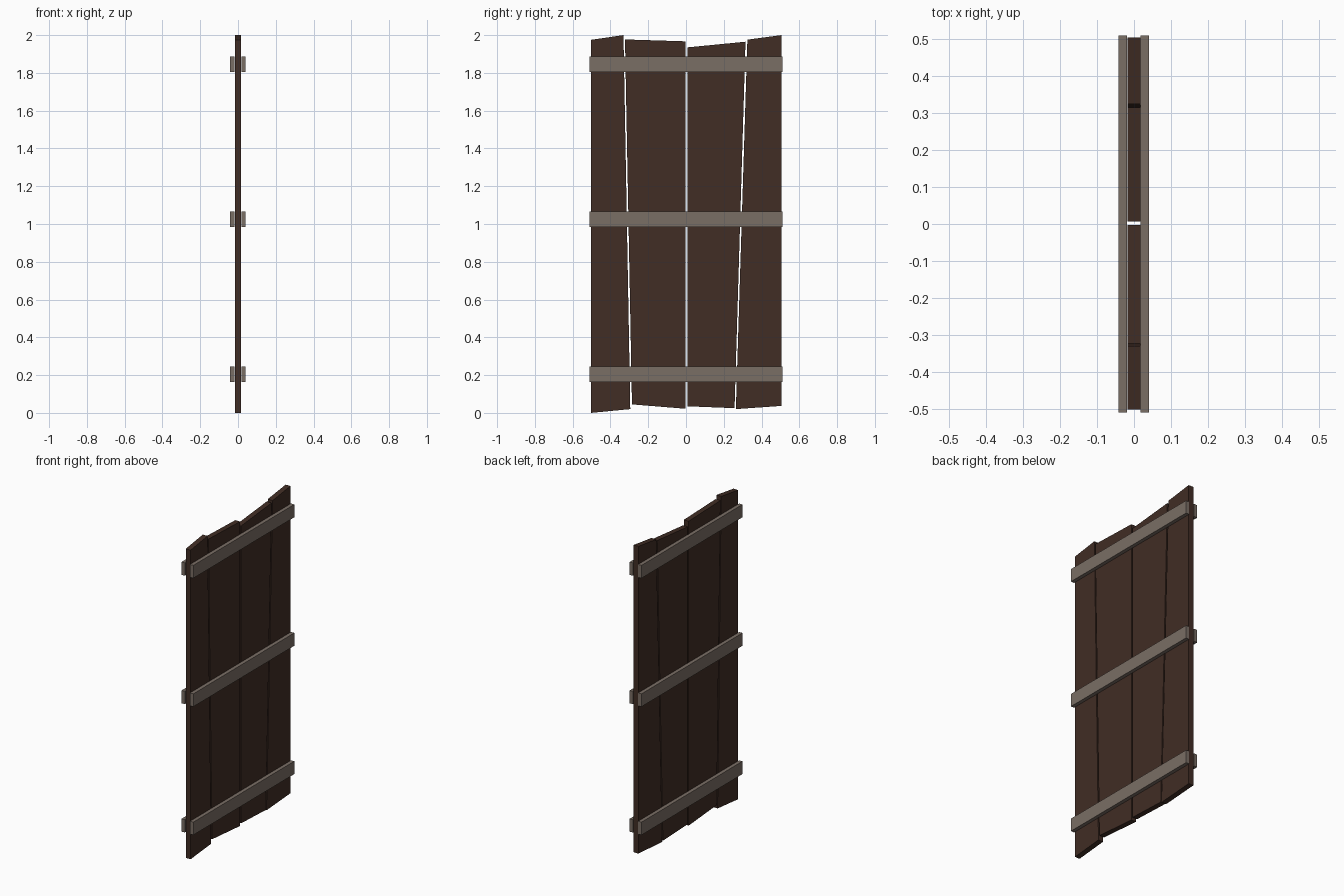
import bpy
import bmesh

if "Cube" in bpy.data.objects:
    bpy.data.objects.remove(bpy.data.objects["Cube"])


def material(name, rgb):
    m = bpy.data.materials.new(name)
    m.diffuse_color = (*rgb, 1.0)
    m.use_nodes = True
    m.node_tree.nodes["Principled BSDF"].inputs["Base Color"].default_value = m.diffuse_color
    return m


dark_wood = material("dark brown wood", (0.052, 0.026, 0.018))
grey_wood = material("weathered grey wood", (0.195, 0.156, 0.130))


def board(name, outline, x0, x1, mat):
    """Extrude a (y, z) outline along x from x0 to x1."""
    bm = bmesh.new()
    face = bm.faces.new([bm.verts.new((x0, y, z)) for y, z in outline])
    ext = bmesh.ops.extrude_face_region(bm, geom=[face])
    moved = [g for g in ext["geom"] if isinstance(g, bmesh.types.BMVert)]
    bmesh.ops.translate(bm, verts=moved, vec=(x1 - x0, 0, 0))
    bmesh.ops.recalc_face_normals(bm, faces=bm.faces[:])
    mesh = bpy.data.meshes.new(name)
    bm.to_mesh(mesh)
    bm.free()
    mesh.materials.append(mat)
    ob = bpy.data.objects.new(name, mesh)
    bpy.context.collection.objects.link(ob)
    return ob


# Four crooked upright planks: bottom left, bottom right, top right, top left
planks = [
    [(-0.503, 0.0), (-0.295, 0.02), (-0.331, 2.0), (-0.503, 1.975)],
    [(-0.286, 0.045), (-0.003, 0.022), (-0.003, 1.967), (-0.323, 1.977)],
    [(0.007, 0.035), (0.257, 0.025), (0.315, 1.965), (0.007, 1.935)],
    [(0.264, 0.02), (0.505, 0.037), (0.505, 2.0), (0.325, 1.976)],
]
for i, outline in enumerate(planks):
    board(f"plank_{i + 1}", outline, -0.017, 0.017, dark_wood)

# Three cross battens on each face of the door
half_w, half_h = 0.51, 0.041
for level, z in (("lower", 0.205), ("middle", 1.025), ("upper", 1.846)):
    outline = [(-half_w, z - half_h), (half_w, z - half_h),
               (half_w, z + half_h), (-half_w, z + half_h)]
    board(f"{level}_batten_right", outline, 0.018, 0.041, grey_wood)
    board(f"{level}_batten_left", outline, -0.042, -0.019, grey_wood)
